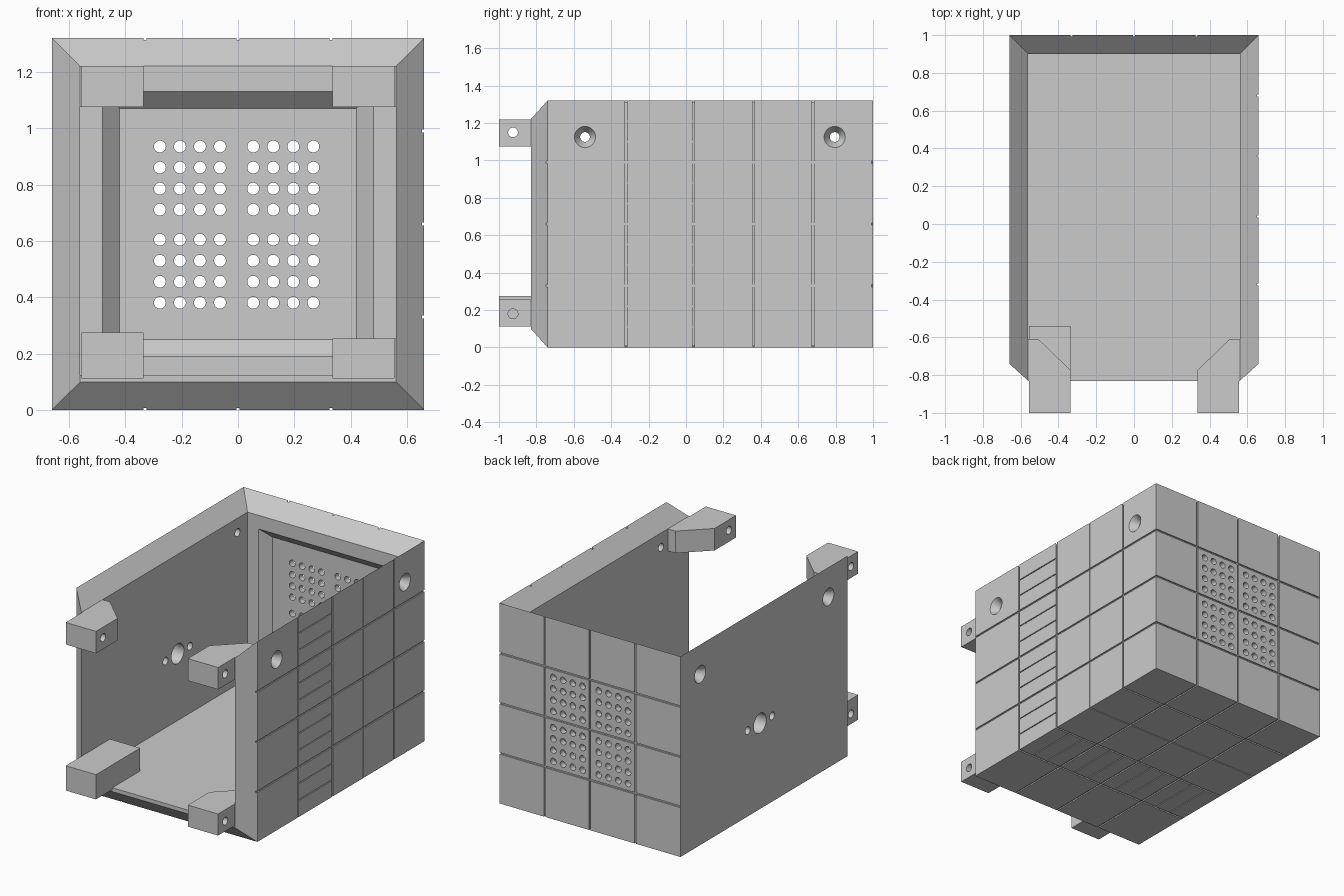
import bpy, bmesh
from math import pi
from mathutils import Matrix, Vector

cube = bpy.data.objects.get("Cube")
if cube:
    bpy.data.objects.remove(cube, do_unlink=True)

grey = bpy.data.materials.new("plain grey")
grey.use_nodes = True
COLOUR = (0.6, 0.6, 0.6, 1)
grey.diffuse_color = COLOUR
grey.node_tree.nodes["Principled BSDF"].inputs["Base Color"].default_value = COLOUR

W, T, H = 0.66, 0.1, 1.32        # half width, wall thickness, height
FRONT, LIP, BACK = -0.74, -0.83, 1.0
IN = W - T
GROOVE, DEPTH = 0.011, 0.008
SLOT_Y = (-0.32, 0.04)           # band holding the louvre slots
SEAMS_Y = (-0.32, 0.04, 0.36, 0.68)


def make(name, bm):
    bmesh.ops.recalc_face_normals(bm, faces=bm.faces)
    mesh = bpy.data.meshes.new(name)
    bm.to_mesh(mesh)
    bm.free()
    mesh.materials.append(grey)
    ob = bpy.data.objects.new(name, mesh)
    bpy.context.collection.objects.link(ob)
    return ob


def add_hull(bm, points):
    verts = [bm.verts.new(p) for p in points]
    bmesh.ops.convex_hull(bm, input=verts)
    bmesh.ops.dissolve_limit(bm, angle_limit=0.01, verts=bm.verts, edges=bm.edges)


def add_box(bm, lo, hi):
    lo, hi = Vector(lo), Vector(hi)
    m = Matrix.Translation((lo + hi) / 2) @ Matrix.Diagonal((*(hi - lo), 1))
    bmesh.ops.create_cube(bm, size=1, matrix=m)


def add_rod(bm, centre, axis, length, r1, r2=None):
    """Cylinder or cone; r1 is on the negative end of the axis."""
    turn = Vector((0, 0, 1)).rotation_difference(Vector(axis)).to_matrix().to_4x4()
    bmesh.ops.create_cone(bm, cap_ends=True, segments=32, radius1=r1,
                          radius2=r1 if r2 is None else r2, depth=length,
                          matrix=Matrix.Translation(centre) @ turn)


def cut(ob, bm):
    """Subtract the solids in bm and bake the result."""
    cutter = make("cutter", bm)
    cutter.hide_render = True
    mod = ob.modifiers.new("cut", "BOOLEAN")
    mod.operation, mod.solver, mod.object = "DIFFERENCE", "EXACT", cutter
    mod.use_self = True
    graph = bpy.context.evaluated_depsgraph_get()
    baked = bpy.data.meshes.new_from_object(ob.evaluated_get(graph))
    ob.modifiers.clear()
    ob.data = baked
    bpy.data.objects.remove(cutter, do_unlink=True)


def rect(axis, at, a, b):
    """Four corners of a rectangle on the plane axis = at."""
    out = []
    for u in a:
        for v in b:
            p = [u, v]
            p.insert(axis, at)
            out.append(p)
    return out


def panel(name, axis, outer, inner):
    bm = bmesh.new()
    add_hull(bm, rect(axis, *outer) + rect(axis, *inner))
    return make(name, bm)


# Mitred panels
OUT_Y, IN_Y = (FRONT, BACK), (LIP, BACK - T)
OUT_Z, IN_Z = (0, H), (T, H - T)
slotted_wall = panel("slotted_side_wall", 0, (W, OUT_Y, OUT_Z), (IN, IN_Y, IN_Z))
plain_wall = panel("plain_side_wall", 0, (-W, OUT_Y, OUT_Z), (-IN, IN_Y, IN_Z))
floor = panel("floor", 2, (0, (-W, W), OUT_Y), (T, (-IN, IN), IN_Y))
back = panel("back_wall", 1, (BACK, (-W, W), OUT_Z), (BACK - T, (-IN, IN), IN_Z))

# Raised inner floor
bm = bmesh.new()
add_box(bm, (-IN, LIP, T), (IN, BACK - T, 0.125))
make("inner_floor", bm)

# Seams and louvre slots on the slotted wall and the floor
side_cut, floor_cut = bmesh.new(), bmesh.new()
g = GROOVE / 2
for k in range(1, 12):
    seam = k % 3 == 0
    h = g if seam else 0.003
    y0, y1 = (-0.9, 1.1) if seam else SLOT_Y
    z, x = k * H / 12, k * H / 12 - W
    add_box(side_cut, (W - DEPTH, y0, z - h), (W + 0.1, y1, z + h))
    add_box(floor_cut, (x - h, y0, -0.1), (x + h, y1, DEPTH))
for y in SEAMS_Y:
    h = 0.003 if y == 0.36 else g
    add_box(side_cut, (W - DEPTH * 1.1, y - h, -0.1), (W + 0.1, y + h, H + 0.1))
    add_box(floor_cut, (-W - 0.1, y - h, -0.1), (W + 0.1, y + h, DEPTH * 1.1))
cut(slotted_wall, side_cut)
cut(floor, floor_cut)

# Countersunk screw holes in both walls
for wall, s in ((slotted_wall, 1), (plain_wall, -1)):
    holes = bmesh.new()
    for y in (-0.54, 0.795):
        add_rod(holes, (s * (W - T / 2), y, 1.125), (1, 0, 0), 0.3, 0.026)
        ends = (0.025, 0.058) if s > 0 else (0.058, 0.025)
        add_rod(holes, (s * (W - 0.024), y, 1.125), (1, 0, 0), 0.052, *ends)
    cut(wall, holes)

# Socket opening with its two fixing holes
holes = bmesh.new()
for y, r in ((0.172, 0.065), (0.3, 0.025), (0.046, 0.025)):
    add_rod(holes, (-W + T / 2, y, 0.565), (1, 0, 0), 0.3, r)
cut(plain_wall, holes)

# Bevelled recess inside the back wall
bm = bmesh.new()
MID = H / 2
add_hull(bm, rect(1, 0.88, (-0.5, 0.5), (MID - 0.49, MID + 0.49))
         + rect(1, 0.96, (-0.42, 0.42), (MID - 0.41, MID + 0.41)))
cut(back, bm)

# Back seams
bm = bmesh.new()
for k in (1, 2, 3):
    x, z = k * W / 2 - W, k * H / 4
    add_box(bm, (x - g, BACK - DEPTH, -0.1), (x + g, 1.1, H + 0.1))
    add_box(bm, (-W - 0.1, BACK - DEPTH * 1.1, z - g), (W + 0.1, 1.1, z + g))
cut(back, bm)

# Vent holes in four blocks of sixteen
bm = bmesh.new()
for x0 in (-0.277, 0.054):
    for z0 in (0.381, 0.711):
        for i in range(4):
            for j in range(4):
                add_rod(bm, (x0 + i * 0.071, 0.95, z0 + j * 0.0745),
                        (0, 1, 0), 0.3, 0.021)
cut(back, bm)


# Mounting brackets with cross holes
def bracket(name, s, z0, z1, hole_z):
    outline = ((0.335, -1), (0.335, -0.775), (0.505, -0.61), (IN, -0.61),
               (IN, LIP), (0.555, LIP), (0.555, -1))
    bm = bmesh.new()
    face = bm.faces.new([bm.verts.new((s * x, y, z0)) for x, y in outline])
    ext = bmesh.ops.extrude_face_region(bm, geom=[face])
    top = [v for v in ext["geom"] if isinstance(v, bmesh.types.BMVert)]
    bmesh.ops.translate(bm, verts=top, vec=(0, 0, z1 - z0))
    ob = make(name, bm)
    hole = bmesh.new()
    add_rod(hole, (s * 0.45, -0.925, hole_z), (1, 0, 0), 0.4, 0.026)
    cut(ob, hole)


bracket("upper_left_bracket", 1, 1.075, H - T, 1.15)
bracket("upper_right_bracket", -1, 1.075, H - T, 1.15)
bracket("lower_left_bracket", 1, 0.113, 0.255, 0.18)

# Solid block with a blind hole on its outer side
bm = bmesh.new()
add_box(bm, (-0.555, -1, 0.113), (-0.335, -0.54, 0.276))
block = make("lower_right_block", bm)
hole = bmesh.new()
add_rod(hole, (-0.55, -0.925, 0.18), (1, 0, 0), 0.2, 0.026)
cut(block, hole)

# Round the hole walls, keep the edges crisp
for ob in bpy.context.collection.objects:
    if ob.type == "MESH" and grey.name in ob.data.materials:
        bpy.ops.object.select_all(action="DESELECT")
        ob.select_set(True)
        bpy.context.view_layer.objects.active = ob
        bpy.ops.object.shade_smooth_by_angle(angle=pi / 6)
